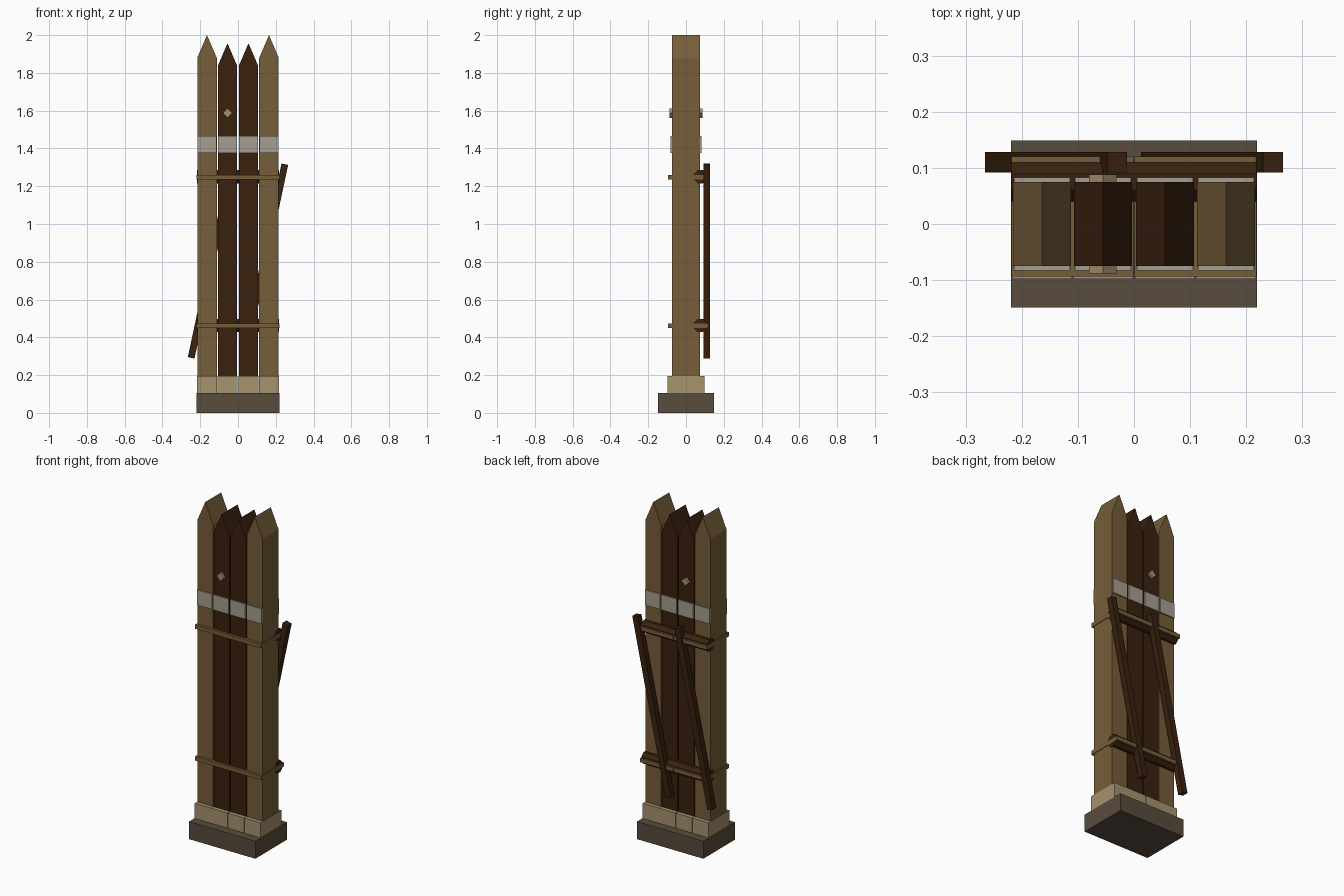
import bpy, math
from mathutils import Matrix, Vector

if "Cube" in bpy.data.objects:
    bpy.data.objects.remove(bpy.data.objects["Cube"])


def material(name, rgb):
    lin = [((c / 255 + 0.055) / 1.055) ** 2.4 for c in rgb]
    m = bpy.data.materials.new(name)
    m.diffuse_color = (*lin, 1)
    m.use_nodes = True
    m.node_tree.nodes["Principled BSDF"].inputs["Base Color"].default_value = m.diffuse_color
    return m


LIGHT_WOOD = material("light wood", (118, 93, 57))
DARK_WOOD = material("dark wood", (58, 33, 14))
STONE = material("dark stone", (88, 76, 60))
TAN = material("tan stone", (166, 147, 111))
PALE = material("pale paint", (166, 158, 142))


def make(name, verts, faces, mat):
    me = bpy.data.meshes.new(name)
    me.from_pydata(verts, [], faces)
    me.materials.append(mat)
    ob = bpy.data.objects.new(name, me)
    bpy.context.collection.objects.link(ob)
    return ob


def prism(name, profile, offset, mat):
    """Extrude a closed 3D profile along an offset (profile faces away from it)."""
    n = len(profile)
    verts = [Vector(p) for p in profile]
    verts += [v + Vector(offset) for v in verts]
    faces = [tuple(range(n)), tuple(reversed(range(n, 2 * n)))]
    faces += [(i, i + n, (i + 1) % n + n, (i + 1) % n) for i in range(n)]
    return make(name, verts, faces, mat)


def box(name, x0, x1, y0, y1, z0, z1, mat):
    prof = [(x0, y0, z0), (x1, y0, z0), (x1, y0, z1), (x0, y0, z1)]
    return prism(name, prof, (0, y1 - y0, 0), mat)


def ring(name, outer, inner, z0, z1, mat):
    """Rectangular band; outer and inner are (x0, x1, y0, y1)."""
    verts = []
    for z in (z0, z1):
        for x0, x1, y0, y1 in (outer, inner):
            verts += [(x0, y0, z), (x1, y0, z), (x1, y1, z), (x0, y1, z)]
    faces = []
    for i in range(4):
        j = (i + 1) % 4
        faces += [(i, j, j + 8, i + 8), (j + 4, i + 4, i + 12, j + 12),
                  (i + 8, j + 8, j + 12, i + 12), (j, i, i + 4, j + 4)]
    return make(name, verts, faces, mat)


# Base slab
box("base_slab", -0.219, 0.219, -0.149, 0.149, 0, 0.105, STONE)

for i, cx in enumerate((-0.164, -0.0555, 0.0555, 0.164)):
    outer = i in (0, 3)
    w = 0.0515
    peak, shoulder = (2.0, 1.88) if outer else (1.957, 1.837)
    # Pointed stake
    prism(f"stake_{i}", [(cx - w, -0.075, 0.1), (cx + w, -0.075, 0.1),
                         (cx + w, -0.075, shoulder), (cx, -0.075, peak),
                         (cx - w, -0.075, shoulder)],
          (0, 0.15, 0), LIGHT_WOOD if outer else DARK_WOOD)
    # Stone footing around the stake
    box(f"footing_{i}", cx - 0.0535, cx + 0.0535, -0.098, 0.098, 0.105, 0.195, TAN)
    # Pale plates on front and back
    for side, y in (("front", -0.083), ("back", 0.075)):
        box(f"plate_{side}_{i}", cx - 0.05, cx + 0.05, y, y + 0.008, 1.375, 1.465, PALE)
    # Rope loops tying the stake to the rails
    for level, z in (("lower", 0.461), ("upper", 1.248)):
        ring(f"rope_{level}_{i}", (cx - 0.0545, cx + 0.0545, -0.094, 0.12),
             (cx - 0.0505, cx + 0.0505, -0.079, 0.108), z - 0.012, z + 0.012, LIGHT_WOOD)

# Diamond studs on front and back of one stake
for side, y in (("front", -0.088), ("back", 0.073)):
    prism(f"stud_{side}", [(-0.0555, y, 1.562), (-0.031, y, 1.587),
                           (-0.0555, y, 1.612), (-0.08, y, 1.587)], (0, 0.015, 0), TAN)

# Octagonal rails across the back
for level, z in (("lower", 0.463), ("upper", 1.25)):
    r = 0.035 / math.cos(math.pi / 8)
    prof = [(0.218, 0.075 + r * math.cos(a), z + r * math.sin(a))
            for a in (-(k + 0.5) * math.pi / 4 for k in range(8))]
    prof.reverse()
    prism(f"rail_{level}", prof, (-0.436, 0, 0), DARK_WOOD)

# Leaning square braces behind the rails
tilt = math.atan2(0.22, 1.035)
for name, cx in (("left", -0.139), ("right", 0.139)):
    ob = box(f"brace_{name}", -0.018, 0.018, -0.018, 0.018, -0.524, 0.524, DARK_WOOD)
    ob.matrix_world = Matrix.Translation((cx, 0.11, 0.804)) @ Matrix.Rotation(tilt, 4, "Y")
